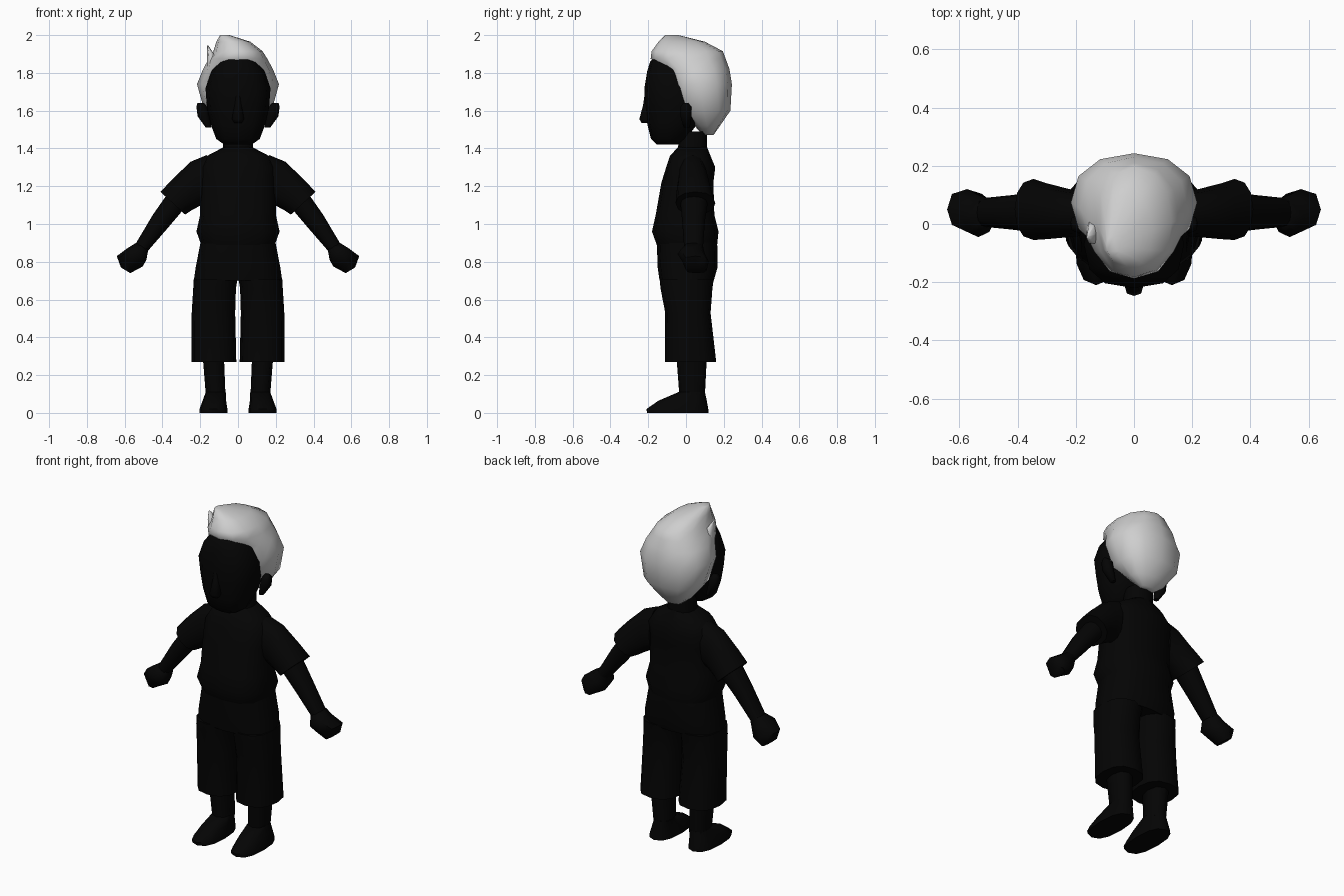
import bpy, math
from mathutils import Vector


def colour(name, value):
    m = bpy.data.materials.new(name)
    m.diffuse_color = (value, value, value, 1)
    return m


DARK = colour("near black", 0.0012)
PALE = colour("pale hair", 0.62)


def loft(name, rings, mat=DARK, sides=12, e=0.8, mirror=False, angle=60):
    """Skin rings given as (x0, z0, x1, z1, y0, y1[, squareness])."""
    verts, faces = [], []
    for x0, z0, x1, z1, y0, y1, *sq in rings:
        p = sq[0] if sq else e
        mid = Vector((x0 + x1, y0 + y1, z0 + z1)) / 2
        u, v = Vector((x1 - x0, 0, z1 - z0)) / 2, Vector((0, y1 - y0, 0)) / 2
        for i in range(sides):
            t = 2 * math.pi * i / sides
            c, s = round(math.cos(t), 6), round(math.sin(t), 6)
            verts.append(mid + u * math.copysign(abs(c) ** p, c) + v * math.copysign(abs(s) ** p, s))
    for r in range(len(rings) - 1):
        for i in range(sides):
            a, b = r * sides + i, r * sides + (i + 1) % sides
            faces.append((a, b, b + sides, a + sides))
    faces.append(tuple(reversed(range(sides))))
    faces.append(tuple(range((len(rings) - 1) * sides, len(rings) * sides)))
    me = bpy.data.meshes.new(name)
    me.from_pydata(verts, [], faces)
    me.materials.append(mat)
    ob = bpy.data.objects.new(name, me)
    bpy.context.collection.objects.link(ob)
    bpy.ops.object.select_all(action='DESELECT')
    ob.select_set(True)
    bpy.context.view_layer.objects.active = ob
    # Outward normals
    bpy.ops.object.mode_set(mode='EDIT')
    bpy.ops.mesh.select_all(action='SELECT')
    bpy.ops.mesh.normals_make_consistent(inside=False)
    bpy.ops.object.mode_set(mode='OBJECT')
    bpy.ops.object.shade_smooth_by_angle(angle=math.radians(angle))
    if mirror:
        ob.modifiers.new("Mirror", 'MIRROR')
    return ob


def level(z, half, y0, y1, x=0, *sq):
    """Horizontal ring centred on x."""
    return (x - half, z, x + half, z, y0, y1, *sq)


# Clothing
loft("shirt", [level(0.89, 0.195, -0.155, 0.165), level(0.96, 0.22, -0.18, 0.172),
               level(1.05, 0.2, -0.16, 0.15), level(1.22, 0.2, -0.13, 0.145),
               level(1.30, 0.2, -0.105, 0.155), level(1.36, 0.165, -0.085, 0.13),
               level(1.41, 0.07, -0.04, 0.11)], e=0.75)
loft("sleeve", [(0.165, 1.365, 0.175, 1.1, -0.04, 0.11), (0.25, 1.33, 0.195, 1.10, -0.045, 0.12),
                (0.35, 1.235, 0.25, 1.07, -0.052, 0.14), (0.41, 1.17, 0.28, 1.05, -0.055, 0.155)],
     mirror=True, e=0.9)
loft("hips", [level(0.70, 0.234, -0.14, 0.147), level(0.77, 0.224, -0.15, 0.167),
              level(0.92, 0.195, -0.155, 0.165)], e=0.75)
loft("trouser_leg", [level(0.27, 0.118, -0.11, 0.16, 0.127), level(0.53, 0.115, -0.11, 0.13, 0.13),
                     level(0.66, 0.113, -0.135, 0.14, 0.124), level(0.71, 0.116, -0.14, 0.147, 0.118)],
     mirror=True, e=0.8)

# Limbs
loft("forearm", [(0.38, 1.15, 0.29, 1.075, -0.03, 0.115), (0.45, 1.05, 0.375, 0.975, -0.02, 0.10),
                 (0.545, 0.89, 0.475, 0.86, -0.01, 0.09)], mirror=True, e=0.9)
loft("hand", [(0.54, 0.90, 0.475, 0.865, -0.01, 0.09), (0.585, 0.872, 0.485, 0.81, -0.045, 0.10),
              (0.642, 0.83, 0.505, 0.775, -0.02, 0.12), (0.62, 0.77, 0.57, 0.74, 0.0, 0.11)],
     mirror=True, sides=8)
loft("shin", [level(0.09, 0.052, -0.035, 0.10, 0.118), level(0.29, 0.056, -0.05, 0.11, 0.13)],
     mirror=True, sides=8)
loft("foot", [level(0, 0.075, -0.205, 0.12, 0.13), level(0.02, 0.074, -0.21, 0.118, 0.13),
              level(0.065, 0.062, -0.145, 0.11, 0.125), level(0.11, 0.053, -0.04, 0.10, 0.118)],
     mirror=True)

# Head
loft("neck", [level(1.39, 0.08, -0.045, 0.11), level(1.49, 0.075, -0.03, 0.11)])
loft("head", [level(1.422, 0.075, -0.155, -0.04), level(1.45, 0.115, -0.185, 0.0),
              level(1.53, 0.145, -0.205, 0.06), level(1.62, 0.165, -0.215, 0.1),
              level(1.72, 0.172, -0.22, 0.08), level(1.81, 0.14, -0.205, 0.06),
              level(1.86, 0.10, -0.19, 0.04), level(1.885, 0.07, -0.165, 0.0)], e=0.8)
loft("nose", [level(1.535, 0.02, -0.235, -0.18), level(1.555, 0.032, -0.247, -0.18),
              level(1.63, 0.02, -0.227, -0.18), level(1.70, 0.012, -0.217, -0.18)], sides=8)
loft("ear", [level(1.51, 0.015, -0.012, 0.02, 0.155), level(1.57, 0.03, -0.03, 0.03, 0.184),
             level(1.62, 0.028, -0.03, 0.03, 0.192), level(1.64, 0.018, -0.015, 0.012, 0.197)],
     mirror=True, sides=8)

# Hair
loft("hair", [level(1.47, 0.05, 0.09, 0.145), level(1.52, 0.115, 0.045, 0.18),
              level(1.60, 0.178, -0.05, 0.235, 0, 0.8), level(1.74, 0.217, -0.095, 0.243),
              level(1.82, 0.185, -0.125, 0.23), level(1.875, 0.155, -0.187, 0.21),
              level(1.915, 0.13, -0.182, 0.195), level(1.965, 0.09, -0.145, 0.10, -0.025),
              level(2.0, 0.025, -0.11, -0.04, -0.07)], mat=PALE, e=0.9, angle=80)
loft("hair_tuft", [level(1.83, 0.03, -0.07, 0.03, -0.135), level(1.90, 0.018, -0.07, 0.0, -0.145),
                   level(1.945, 0.003, -0.05, -0.04, -0.16)], mat=PALE, sides=6, angle=80)
